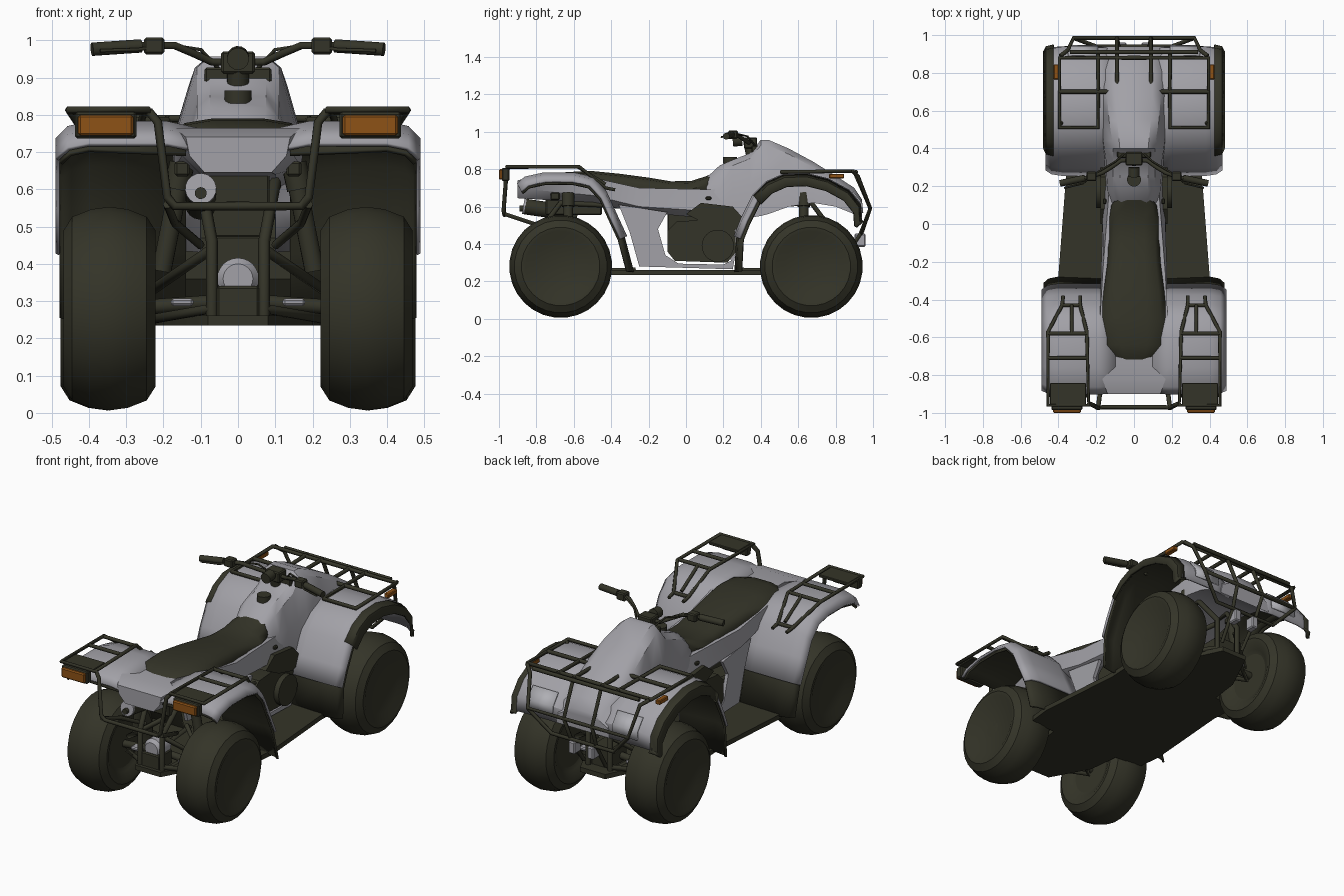
import bpy, bmesh, math
from mathutils import Vector

if "Cube" in bpy.data.objects:
    bpy.data.objects.remove(bpy.data.objects["Cube"])

def mat(name, r, g, b):
    m = bpy.data.materials.new(name)
    m.diffuse_color = (r, g, b, 1)
    m.use_nodes = True
    m.node_tree.nodes["Principled BSDF"].inputs["Base Color"].default_value = m.diffuse_color
    return m

DARK = mat("dark olive", 0.034, 0.034, 0.021)
GREY = mat("body grey", 0.36, 0.355, 0.385)
ORANGE = mat("amber lens", 0.27, 0.085, 0.008)
LAMP = mat("lamp glass", 0.43, 0.43, 0.46)

def finish(name, bm, m, mirror=False, solid=0, angle=35):
    bmesh.ops.recalc_face_normals(bm, faces=bm.faces)
    me = bpy.data.meshes.new(name)
    bm.to_mesh(me)
    bm.free()
    me.materials.append(m)
    o = bpy.data.objects.new(name, me)
    bpy.context.collection.objects.link(o)
    if solid:
        s = o.modifiers.new("thickness", 'SOLIDIFY')
        s.thickness, s.offset = solid, 0
    if mirror:
        o.modifiers.new("mirror", 'MIRROR').use_clip = False
    bpy.ops.object.select_all(action='DESELECT')
    o.select_set(True)
    bpy.context.view_layer.objects.active = o
    bpy.ops.object.shade_smooth_by_angle(angle=math.radians(angle))
    return o

def loft(name, rings, m, closed=True, caps=True, **kw):
    bm = bmesh.new()
    vs = [[bm.verts.new(p) for p in r] for r in rings]
    n = len(vs[0])
    for a, b in zip(vs, vs[1:]):
        for i in range(n if closed else n - 1):
            j = (i + 1) % n
            bm.faces.new((a[i], a[j], b[j], b[i]))
    if caps and closed:
        bm.faces.new(vs[0])
        bm.faces.new(vs[-1])
    return finish(name, bm, m, **kw)

def hull(name, sections, m, **kw):
    """sections: (y, half outline of (x, z) from bottom to top)"""
    rings = [[(x, y, z) for x, z in h] + [(-x, y, z) for x, z in reversed(h)] for y, h in sections]
    return loft(name, rings, m, **kw)

def box(name, c, s, m, mirror=False, bevel=0.006):
    bm = bmesh.new()
    bmesh.ops.create_cube(bm, size=1)
    for v in bm.verts:
        v.co = Vector([v.co[i] * s[i] + c[i] for i in range(3)])
    if bevel:
        bmesh.ops.bevel(bm, geom=bm.edges[:], offset=bevel, segments=1, affect='EDGES')
    return finish(name, bm, m, mirror=mirror)

def lathe(name, c, axis, prof, m, n=24, mirror=False):
    """prof: (offset along axis, radius)"""
    d = Vector(axis).normalized()
    u = d.orthogonal().normalized()
    w = d.cross(u)
    rings = [[Vector(c) + d * t + (u * math.cos(k * math.tau / n) + w * math.sin(k * math.tau / n)) * r
              for k in range(n)] for t, r in prof]
    return loft(name, rings, m, mirror=mirror)

def rod(name, a, b, r, m, mirror=False, n=14):
    d = Vector(b) - Vector(a)
    return lathe(name, a, d, [(0, r), (d.length, r)], m, n, mirror)

def tubes(name, paths, r, m=DARK, mirror=True):
    cu = bpy.data.curves.new(name, 'CURVE')
    cu.dimensions = '3D'
    cu.bevel_depth, cu.bevel_resolution, cu.use_fill_caps = r, 1, True
    for p in paths:
        for sx in ((1, -1) if mirror else (1,)):
            s = cu.splines.new('POLY')
            s.points.add(len(p) - 1)
            for q, (x, y, z) in zip(s.points, p):
                q.co = (x * sx, y, z, 1)
    cu.materials.append(m)
    bpy.context.collection.objects.link(bpy.data.objects.new(name, cu))

def arch(name, cy, prof, rows, m, t=0.012):
    """fender sheet: side profile scaled toward the wheel centre for every x row"""
    rings = [[(x, cy + (y - cy) * s, .28 + (z - .28) * s) for y, z in prof] for x, s in rows]
    loft(name, rings, m, closed=False, mirror=True, solid=t)

# wheels
for label, y, x in (("rear", -.67, .345), ("front", .67, .352)):
    lathe(label + "_tyre", (x, y, .28), (1, 0, 0),
          [(-.085, .12), (-.1, .15), (-.122, .19), (-.124, .21), (-.1, .248), (-.05, .268), (0, .275),
           (.05, .268), (.1, .248), (.124, .21), (.122, .19), (.1, .145)], DARK, 28, True)
    lathe(label + "_rim", (x, y, .28), (1, 0, 0),
          [(-.09, .14), (.085, .14), (.1, .13), (.075, .115), (.075, .05), (.1, .045), (.1, .02)], DARK, 24, True)
    sg = 1 if y > 0 else -1
    rod(label + "_axle", (.03, y, .3), (.3, y, .28), .02, DARK, True)
    tubes(label + "_suspension_arms", [
        [(.07, y - .12, .28), (.24, y, .25), (.07, y + .12, .28)],
        [(.07, y - .1, .44), (.23, y, .33), (.07, y + .1, .44)]], .014)
    rod(label + "_shock", (.205, y - sg * .04, .38), (.15, y - sg * .04, .66), .026, DARK, True)
    rod(label + "_shock_cap", (.165, y - sg * .04, .6), (.15, y - sg * .04, .67), .034, DARK, True)
    box(label + "_arm_plate", (.15, y + sg * .03, .297), (.06, .05, .02), GREY, True)
    tubes(label + "_frame", [
        [(.07, y + sg * .12, .25), (.07, y + sg * .12, .46), (.1, y, .62), (.1, y - sg * .4, .6)],
        [(.07, y + sg * .12, .25), (.12, y - sg * .4, .26)]], .016)

# fenders, linings and flares
rear = [(-.9, .72), (-.86, .755), (-.76, .777), (-.6, .777), (-.5, .755), (-.43, .68), (-.38, .57), (-.32, .44)]
arch("rear_fender", -.67, rear, [(.1, .96), (.19, 1), (.4, 1), (.455, .975), (.486, .91)], GREY)
arch("rear_lining", -.67, rear[:-1] + [(-.32, .44), (-.27, .25)],
     [(.14, .94), (.4, .965), (.45, .94), (.475, .885)], DARK)
front = [(.26, .44), (.3, .54), (.36, .66), (.43, .73), (.52, .77), (.64, .775), (.76, .745),
         (.87, .685), (.93, .61), (.935, .53)]
arch("front_fender", .67, front, [(.1, .98), (.2, 1), (.38, 1), (.435, .98), (.465, .93)], GREY)
arch("front_lining", .67, [(.25, .25)] + front[:-1],
     [(.16, .94), (.38, .965), (.44, .94), (.462, .89)], DARK)
arch("front_flare", .67, front[2:] + [(.95, .52)], [(.425, .99), (.462, .96), (.475, .87)], DARK)
# tail panel between the rear fenders
hull("tail_panel", [(-.9, [(.09, .645), (.13, .69), (.14, .74)]), (-.82, [(.1, .64), (.15, .69), (.17, .765)]),
                    (-.5, [(.1, .62), (.17, .66), (.18, .755)]), (-.25, [(.12, .57), (.175, .6), (.165, .7)]),
                    (.2, [(.12, .53), (.16, .57), (.13, .69)])], GREY)

# hood and tank cowl
def cowl(y, wt, zt, wb, zb):
    return (y, [(wb, zb), (wb * .93, zb + (zt - zb) * .5), (wt * 1.1, zt - .03), (wt * .75, zt)])
hull("hood", [cowl(.11, .09, .755, .14, .57), cowl(.18, .1, .82, .15, .56), cowl(.25, .1, .85, .155, .54),
              cowl(.34, .1, .885, .16, .54), cowl(.4, .1, .957, .17, .55), cowl(.44, .105, .957, .175, .56),
              cowl(.55, .12, .91, .18, .6), cowl(.68, .13, .84, .19, .62), cowl(.8, .13, .765, .19, .6),
              cowl(.9, .11, .7, .19, .56), cowl(.94, .1, .64, .17, .53)], GREY)
box("dash", (0, .375, .89), (.18, .05, .075), DARK)
rod("fuel_cap", (0, .235, .83), (0, .235, .865), .037, DARK, n=18)
box("side_button", (.155, .12, .645), (.02, .03, .02), DARK, True)

# seat
def pad(y, w, zt, zb):
    return (y, [(w * .9, zb), (w, zt - .045), (w * .82, zt - .012), (w * .4, zt)])
hull("seat", [pad(.14, .09, .775, .7), pad(.1, .12, .76, .68), pad(.03, .13, .738, .66), pad(-.08, .135, .735, .64),
              pad(-.2, .14, .755, .63), pad(-.35, .16, .775, .64), pad(-.5, .175, .79, .68),
              pad(-.64, .172, .785, .72), pad(-.7, .14, .77, .73), pad(-.73, .09, .755, .735)], DARK, angle=50)

# side panels
def plate(name, pts, x0, x1, m):
    loft(name, [[(x0, y, z) for y, z in pts], [(x1, y, z) for y, z in pts]], m, mirror=True)
plate("lower_side_panel", [(-.36, .61), (-.3, .46), (-.25, .28), (.25, .265), (.3, .55), (.2, .55), (.24, .31),
                           (.2, .29), (-.04, .295), (-.11, .34), (-.15, .48), (-.1, .57)], .145, .165, GREY)
plate("dark_side_cover", [(.0, .56), (.08, .62), (.25, .6), (.34, .5), (.24, .47), (.12, .5)], .14, .178, DARK)

# floor and engine
half = [(.4, -.27), (.385, -.4), (.22, -.42), (.2, -.6), (.08, -.82)]
fore = [(.08, .85), (.2, .6), (.22, .43), (.37, .42), (.36, .25)]
rim = fore + half
rim = rim + [(-x, y) for x, y in reversed(rim)]
loft("floor_pan", [[(x, y, z) for x, y in rim] for z in (.235, .262)], DARK)
loft("engine", [[(x, y, z) for y, z in ((-.1, .36), (-.06, .31), (.22, .3), (.27, .36), (.26, .48), (.1, .53),
                                       (-.05, .52), (-.1, .47))] for x in (-.17, .17)], DARK)
rod("engine_cover", (.16, .17, .39), (.2, .17, .39), .086, DARK, True, 24)
box("engine_top", (0, .05, .53), (.16, .3, .12), DARK)
box("rear_differential", (0, -.74, .29), (.115, .12, .1), DARK)
lathe("rear_gear_cover", (0, -.79, .36), (0, 1, 0), [(0, .04), (.02, .056), (.1, .056)], GREY)
box("front_differential", (0, .7, .31), (.12, .16, .12), DARK)
box("battery_box", (0, -.6, .6), (.17, .3, .09), DARK)
box("shock_mounts", (.15, -.7, .655), (.04, .05, .04), DARK, True)

# muffler
rod("muffler", (-.1, -.86, .6), (-.1, -.58, .56), .042, DARK, n=18)
rod("muffler_end", (-.1, -.87, .602), (-.1, -.858, .6), .042, GREY, n=18)
rod("muffler_outlet", (-.1, -.89, .59), (-.1, -.86, .59), .016, DARK)

# rear racks, bumper and tail lights
tubes("rear_rack", [
    [(.285, -.38, .69), (.285, -.43, .7), (.25, -.57, .813), (.24, -.96, .813), (.455, -.96, .813),
     (.455, -.57, .813), (.38, -.43, .7), (.375, -.38, .69)],
    [(.25, -.58, .813), (.455, -.58, .813)], [(.245, -.71, .813), (.455, -.71, .813)],
    [(.285, -.43, .7), (.38, -.43, .7)], [(.33, -.58, .813), (.33, -.43, .72)]], .01)
box("rear_rack_plate", (.35, -.9, .808), (.19, .115, .016), DARK, True, .003)
box("tail_light_housing", (.355, -.965, .772), (.165, .04, .07), DARK, True)
box("tail_light", (.355, -.985, .772), (.148, .03, .056), ORANGE, True)
tubes("rear_bumper", [[(.24, -.95, .81), (.215, -.96, .78), (.19, -.975, .58), (.17, -.97, .555), (0, -.97, .555)],
                      [(.19, -.97, .56), (.17, -.82, .51), (.1, -.7, .45)]], .012)

# front rack, guard and lamps
tubes("front_rack", [
    [(0, .88, .79), (.395, .88, .79), (.395, .51, .785), (.19, .51, .785), (.19, .9, .79)],
    [(0, .7, .79), (.395, .7, .79)], [(.09, .7, .79), (.09, .9, .79)]], .011)
tubes("front_guard", [
    [(.39, .89, .79), (.35, .92, .76), (.32, .985, .59), (0, .985, .59)],
    [(.34, .91, .785), (0, .91, .785)], [(.09, .9, .785), (.09, .985, .59), (.08, .93, .45), (.07, .83, .3)],
    [(.32, .985, .59), (.2, .94, .46), (0, .94, .46)], [(.39, .53, .785), (.37, .55, .74)]], .011)
box("side_marker", (.41, .805, .763), (.03, .08, .025), ORANGE, True, .004)
loft("headlight", [[(x, y + .006, z + .006) for y, z in ((.885, .672), (.933, .61), (.938, .56))]
                   for x in (.19, .35)], LAMP, closed=False, mirror=True, solid=.008)
box("tow_mount", (.06, .93, .42), (.04, .06, .07), GREY, True)

# handlebar
tubes("handlebar", [[(0, .34, .94), (.07, .335, .942), (.12, .3, .965), (.17, .27, .986), (.25, .245, .986),
                     (.39, .215, .976)]], .011)
rod("grip", (.26, .243, .985), (.392, .215, .976), .018, DARK, True)
box("handle_controls", (.225, .252, .985), (.055, .05, .045), DARK, True)
tubes("levers", [[(.2, .27, .985), (.27, .215, .975), (.37, .19, .972)]], .005)
box("steering_block", (0, .345, .94), (.09, .07, .06), DARK)
rod("steering_stem", (0, .36, .83), (0, .335, .95), .03, DARK)
rod("gauge", (0, .25, .95), (0, .3, .955), .03, DARK)
tubes("control_cables", [[(.2, .27, .99), (.1, .33, .975), (.03, .39, .9)]], .005)
